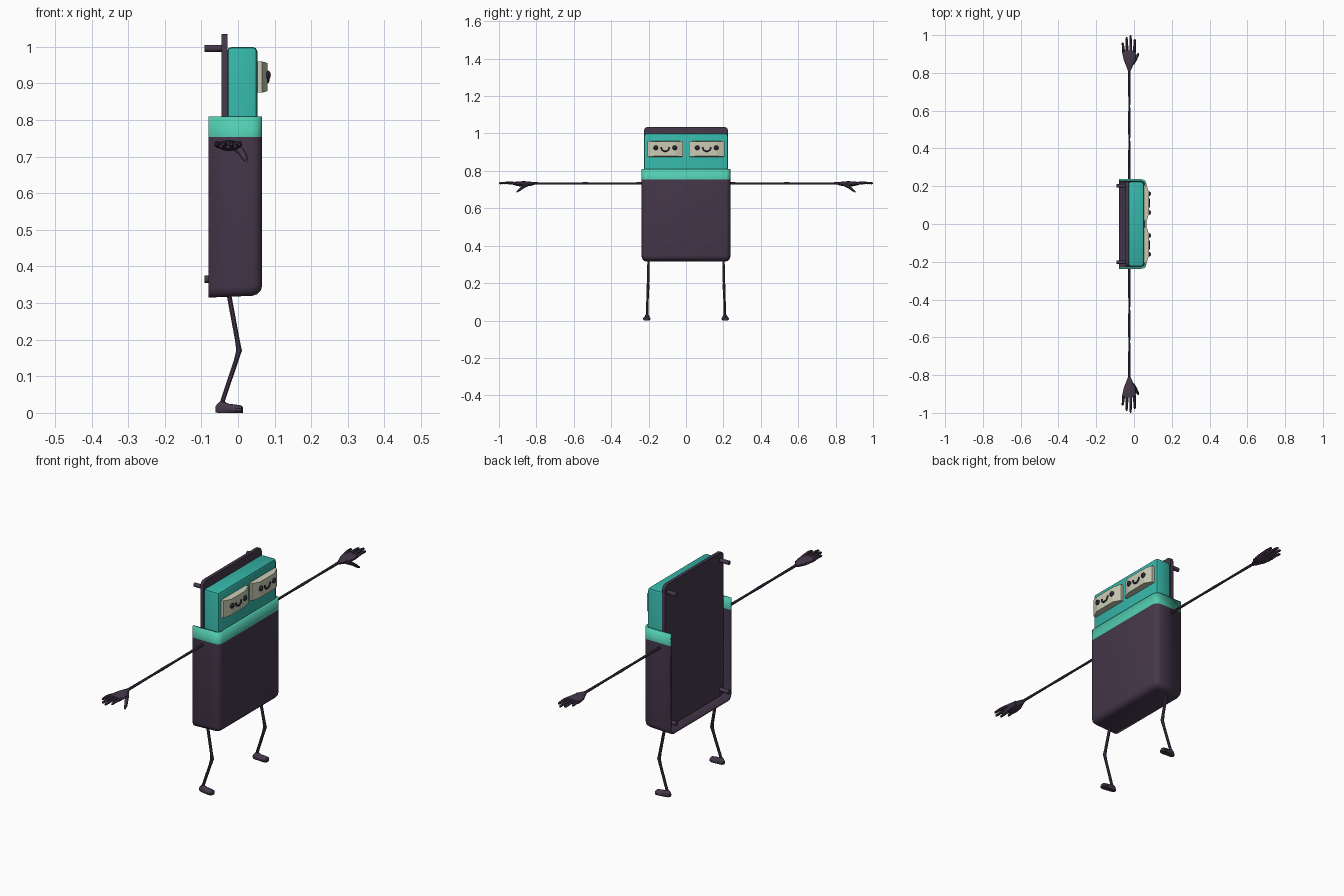
import bpy, bmesh, math
from mathutils import Vector

if "Cube" in bpy.data.objects:
    bpy.data.objects.remove(bpy.data.objects["Cube"])


def srgb(h):
    c = [int(h[i:i + 2], 16) / 255 for i in (0, 2, 4)]
    return [(v / 12.92 if v <= 0.04045 else ((v + 0.055) / 1.055) ** 2.4) for v in c] + [1]


def material(name, h):
    m = bpy.data.materials.new(name)
    m.diffuse_color = srgb(h)
    m.use_nodes = True
    m.node_tree.nodes["Principled BSDF"].inputs["Base Color"].default_value = m.diffuse_color
    return m


PLUM = material("dark plum", "46384C")
TEAL = material("teal", "35B5A8")
MINT = material("mint", "52CDB1")
CREAM = material("cream", "CACCB5")
INK = material("ink", "2B2330")


def finish(name, bm, *mats, smooth=True):
    bmesh.ops.recalc_face_normals(bm, faces=bm.faces)
    me = bpy.data.meshes.new(name)
    bm.to_mesh(me)
    bm.free()
    ob = bpy.data.objects.new(name, me)
    bpy.context.collection.objects.link(ob)
    for m in mats:
        me.materials.append(m)
    if smooth:
        bpy.ops.object.select_all(action='DESELECT')
        ob.select_set(True)
        bpy.context.view_layer.objects.active = ob
        bpy.ops.object.shade_smooth_by_angle(angle=math.radians(35))
    return ob


def box_bm(lo, hi):
    bm = bmesh.new()
    bmesh.ops.create_cube(bm, size=1)
    for v in bm.verts:
        v.co = [(lo[i] if v.co[i] < 0 else hi[i]) for i in range(3)]
    return bm


def tube(name, rings, axes, mat, n=10, floor=None):
    """Loft elliptical rings (centre, radius a, radius b) lying in a fixed plane."""
    bm = bmesh.new()
    loops = []
    for c, a, b in rings:
        loop = []
        for k in range(n):
            t = math.tau * (k + 0.5) / n
            p = Vector(c)
            p[axes[0]] += a * math.cos(t)
            p[axes[1]] += b * math.sin(t)
            if floor is not None:
                p.z = max(p.z, floor)
            loop.append(bm.verts.new(p))
        loops.append(loop)
    for l0, l1 in zip(loops, loops[1:]):
        for k in range(n):
            bm.faces.new((l0[k], l0[k - 1], l1[k - 1], l1[k]))
    bm.faces.new(loops[0])
    bm.faces.new(loops[-1])
    return finish(name, bm, mat)


# Outer case: open at the back and top, mint band round the rim
bm = box_bm((-0.08, -0.237, 0.315), (0.066, 0.237, 0.81))
bm.normal_update()
bmesh.ops.delete(bm, geom=[f for f in bm.faces if f.normal.x < -0.9 or f.normal.z > 0.9],
                 context='FACES_ONLY')
for v in bm.verts:
    if v.co.z < 0.5 and v.co.x > 0:
        v.co.z = 0.321
bmesh.ops.bevel(bm, geom=[e for e in bm.edges if len(e.link_faces) == 2],
                offset=0.027, segments=3, profile=0.5, affect='EDGES')
bmesh.ops.bisect_plane(bm, geom=bm.verts[:] + bm.edges[:] + bm.faces[:],
                       plane_co=(0, 0, 0.754), plane_no=(0, 0, 1))
for f in bm.faces:
    f.material_index = int(f.calc_center_median().z > 0.754)
case = finish("outer_case", bm, PLUM, MINT)
# keep the shell thickening inwards whichever way the open surface was wound
front = max(case.data.polygons, key=lambda p: p.center.x)
mod = case.modifiers.new("wall", 'SOLIDIFY')
mod.thickness = 0.010
mod.offset = -1 if front.normal.x > 0 else 1

# Inner block with softened edges
bm = box_bm((-0.030, -0.225, 0.345), (0.053, 0.225, 1.0))
bmesh.ops.bevel(bm, geom=bm.edges[:], offset=0.013, segments=2, profile=0.5, affect='EDGES')
finish("inner_block", bm, TEAL)

# Back plate with rounded corners
bm = box_bm((-0.045, -0.225, 0.335), (-0.029, 0.225, 1.035))
corners = [e for e in bm.edges if abs(e.verts[0].co.x - e.verts[1].co.x) > 0.01]
bmesh.ops.bevel(bm, geom=corners, offset=0.022, segments=4, profile=0.5, affect='EDGES')
finish("back_plate", bm, PLUM)

for s, side in ((-1, "right"), (1, "left")):
    # Pegs on the back plate
    for z, level in ((0.365, "lower"), (0.996, "upper")):
        tube(f"{side}_{level}_peg", [((x, s * 0.203, z), 0.010, 0.010) for x in (-0.092, -0.04)],
             (1, 2), PLUM, 12)

    # Faceted face panel
    yc = s * 0.111
    outline = ((-0.096, 0.05), (-0.096, 0.066), (-0.055, 0.080), (0.055, 0.080),
               (0.096, 0.066), (0.096, 0.05))
    bm = bmesh.new()
    f = bm.faces.new([bm.verts.new((x, yc + y, 0.875)) for y, x in outline])
    ext = bmesh.ops.extrude_face_region(bm, geom=[f])
    for v in ext["geom"]:
        if isinstance(v, bmesh.types.BMVert):
            v.co.z = 0.96
    for v in bm.verts:          # slight slope at the top and bottom of the raised middle
        if v.co.x > 0.075:
            v.co.z += 0.004 if v.co.z < 0.9 else -0.004
    finish(f"{side}_face_panel", bm, CREAM, smooth=False)

    # Eyes
    for d in (-0.05, 0.05):
        bm = bmesh.new()
        bmesh.ops.create_uvsphere(bm, u_segments=14, v_segments=8, radius=0.0125)
        for v in bm.verts:
            v.co = (v.co.x * 0.8 + 0.080, v.co.y + yc + d, v.co.z + 0.923)
        finish(f"{side}_panel_eye", bm, INK)

    # Smile
    cu = bpy.data.curves.new(f"{side}_smile", 'CURVE')
    cu.dimensions = '3D'
    cu.bevel_depth = 0.0045
    cu.bevel_resolution = 1
    cu.use_fill_caps = True
    sp = cu.splines.new('POLY')
    sp.points.add(10)
    for k, p in enumerate(sp.points):
        t = math.pi * (1 + k / 10)
        p.co = (0.081, yc + 0.021 * math.cos(t), 0.926 + 0.021 * math.sin(t), 1)
    cu.materials.append(INK)
    bpy.context.collection.objects.link(bpy.data.objects.new(f"{side}_smile", cu))

    # Arm
    tube(f"{side}_arm", [((-0.025, s * y, 0.733), r, r) for y, r in
                         ((0.225, 0.007), (0.45, 0.0055), (0.54, 0.007), (0.62, 0.0055), (0.83, 0.007))],
         (0, 2), PLUM, 8)
    # Palm
    tube(f"{side}_palm", [((x, s * y, z), a, b) for x, y, z, a, b in
                          ((-0.025, 0.81, 0.732, 0.007, 0.007), (-0.024, 0.835, 0.731, 0.018, 0.012),
                           (-0.024, 0.865, 0.730, 0.031, 0.015), (-0.025, 0.895, 0.731, 0.037, 0.013),
                           (-0.026, 0.918, 0.732, 0.035, 0.009))], (0, 2), PLUM)
    # Fingers
    for x0, x1, tip in ((-0.054, -0.060, 0.962), (-0.036, -0.039, 0.99),
                        (-0.017, -0.018, 1.0), (0.002, 0.004, 0.98)):
        tube(f"{side}_finger", [((x0, s * 0.905, 0.732), 0.009, 0.009),
                                (((x0 + x1) / 2, s * (0.905 + tip) / 2, 0.736), 0.0075, 0.0075),
                                ((x1, s * (tip - 0.006), 0.734), 0.006, 0.006),
                                ((x1, s * tip, 0.733), 0.003, 0.003)], (0, 2), PLUM, 8)
    # Thumb
    tube(f"{side}_thumb", [((x, s * y, z), r, r) for x, y, z, r in
                           ((-0.008, 0.845, 0.729, 0.012), (0.007, 0.87, 0.715, 0.010),
                            (0.017, 0.89, 0.699, 0.009), (0.022, 0.905, 0.688, 0.004))],
         (0, 2), PLUM, 8)

    # Leg, bent at the knee
    tube(f"{side}_leg", [((x, s * y, z), r, r) for x, y, z, r in
                         ((-0.026, 0.200, 0.33, 0.007), (-0.002, 0.203, 0.20, 0.007),
                          (0.003, 0.204, 0.17, 0.0085), (-0.006, 0.205, 0.14, 0.007),
                          (-0.043, 0.208, 0.03, 0.007))], (0, 1), PLUM, 8)
    # Foot, flat soled
    tube(f"{side}_foot", [((x, s * y, z), a, b) for x, y, z, a, b in
                          ((-0.061, 0.207, 0.010, 0.007, 0.009), (-0.054, 0.207, 0.012, 0.012, 0.016),
                           (-0.042, 0.208, 0.014, 0.014, 0.022), (-0.028, 0.209, 0.011, 0.016, 0.015),
                           (-0.005, 0.210, 0.009, 0.020, 0.014), (0.009, 0.211, 0.008, 0.017, 0.013),
                           (0.014, 0.211, 0.007, 0.010, 0.008))], (1, 2), PLUM, 12, floor=0.0)
